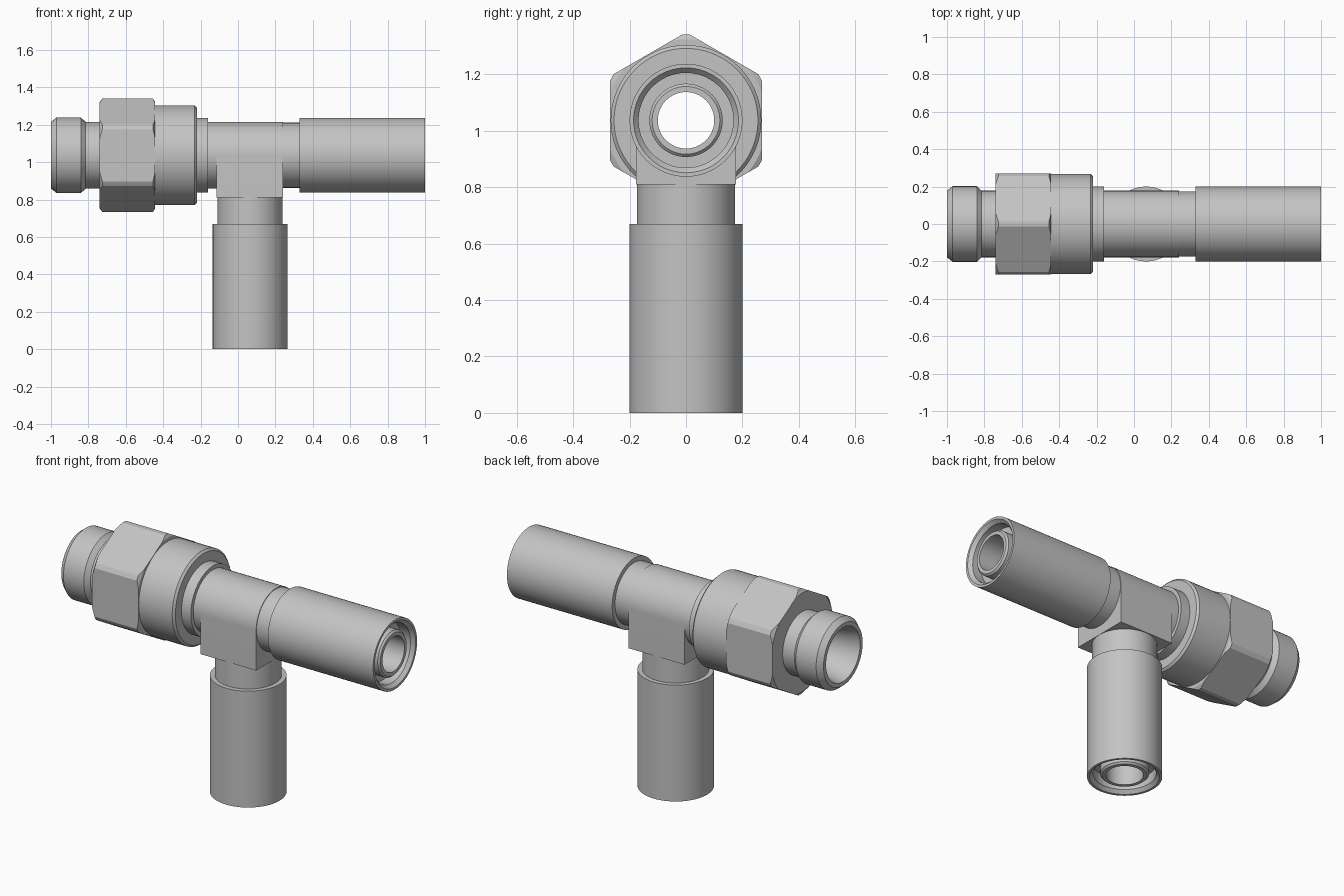
import bpy, bmesh, math
from mathutils import Matrix, Vector

if "Cube" in bpy.data.objects:
    bpy.data.objects.remove(bpy.data.objects["Cube"])

AXIS_Z = 1.037      # height of the horizontal run
BRANCH_X = 0.065    # position of the downward branch
BORE = 0.1
SEG = 72

steel = bpy.data.materials.new("brushed_steel")
steel.use_nodes = True
steel.diffuse_color = (0.55, 0.55, 0.55, 1)
steel.node_tree.nodes["Principled BSDF"].inputs["Base Color"].default_value = (0.55, 0.55, 0.55, 1)

# Frames that carry a local z axis onto the run (+x) or the branch (-z)
RUN = Matrix.Translation((0, 0, AXIS_Z)) @ Matrix.Rotation(math.pi / 2, 4, 'Y')
BRANCH = Matrix.Translation((BRANCH_X, 0, AXIS_Z)) @ Matrix.Rotation(math.pi, 4, 'X')


def finish(name, bm, frame):
    bmesh.ops.transform(bm, matrix=frame, verts=bm.verts)
    bmesh.ops.recalc_face_normals(bm, faces=bm.faces)
    mesh = bpy.data.meshes.new(name)
    bm.to_mesh(mesh)
    bm.free()
    mesh.materials.append(steel)
    ob = bpy.data.objects.new(name, mesh)
    bpy.context.collection.objects.link(ob)
    return ob


def lathe(name, profile, frame):
    """Revolve a closed (distance, radius) loop into a ring-shaped solid."""
    bm = bmesh.new()
    rings = []
    for d, r in profile:
        rings.append([bm.verts.new((r * math.cos(a), r * math.sin(a), d))
                      for a in (math.tau * i / SEG for i in range(SEG))])
    for k, ring in enumerate(rings):
        nxt = rings[(k + 1) % len(rings)]
        for i in range(SEG):
            j = (i + 1) % SEG
            bm.faces.new((ring[i], ring[j], nxt[j], nxt[i]))
    return finish(name, bm, frame)


def prism(name, outline, start, end, frame):
    """Extrude a flat outline along the local z axis."""
    bm = bmesh.new()
    face = bm.faces.new([bm.verts.new((x, y, start)) for x, y in outline])
    out = bmesh.ops.extrude_face_region(bm, geom=[face])
    moved = [v for v in out["geom"] if isinstance(v, bmesh.types.BMVert)]
    bmesh.ops.translate(bm, verts=moved, vec=Vector((0, 0, end - start)))
    return finish(name, bm, frame)


def circle(r, n=SEG, turn=0.0):
    return [(r * math.cos(turn + math.tau * i / n), r * math.sin(turn + math.tau * i / n))
            for i in range(n)]


def boolean(ob, tool, operation):
    mod = ob.modifiers.new("cut", 'BOOLEAN')
    mod.object = tool
    mod.operation = operation
    mod.solver = 'EXACT'
    bpy.context.view_layer.objects.active = ob
    bpy.ops.object.modifier_apply(modifier=mod.name)
    bpy.data.objects.remove(tool)


parts = []

# Male stud: coned mouth, chamfered thread, neck, then the collar behind the nut
parts.append(lathe("male_stud", [
    (-1, 0.155), (-1, 0.178), (-0.97, 0.202), (-0.84, 0.202), (-0.815, 0.178),
    (-0.7, 0.178), (-0.7, 0.2), (-0.16, 0.2), (-0.16, 0.178), (-0.115, 0.178),
    (-0.115, BORE), (-0.74, BORE)], RUN))

# Hexagonal part of the nut, corners trimmed by a chamfered ring
hexagon = prism("nut_hexagon", circle(0.27 / math.cos(math.pi / 6), 6), -0.74, -0.445, RUN)
trim = lathe("nut_trim", [
    (-0.75, 0.15), (-0.75, 0.27), (-0.725, 0.304), (-0.455, 0.304),
    (-0.435, 0.27), (-0.435, 0.15)], RUN)
boolean(hexagon, trim, 'INTERSECT')
parts.append(hexagon)

# Round part of the nut
parts.append(lathe("nut_skirt", [
    (-0.45, 0.19), (-0.45, 0.267), (-0.232, 0.267), (-0.22, 0.255), (-0.22, 0.19)], RUN))

# Tee body: round on top, square underneath, bored both ways
R = 0.178
arch = [(-R * math.sin(a), R * math.cos(a))
        for a in (math.pi * i / 36 for i in range(37))]
outline = [(0.227, -R), (0.227, R)] + arch
body = prism("tee_body", outline, -0.115, 0.24, RUN)
boolean(body, prism("run_bore", circle(BORE), -0.3, 0.4, RUN), 'DIFFERENCE')
boolean(body, prism("branch_bore", circle(BORE), 0, 0.4, BRANCH), 'DIFFERENCE')
parts.append(body)


def hose_tail(side, frame, start, shoulder, end):
    """Neck, crimp sleeve and inner tube of one hose connection."""
    parts.append(lathe(side + "_neck", [
        (start, BORE), (start, 0.174), (shoulder + 0.02, 0.174), (shoulder + 0.02, BORE)], frame))
    parts.append(lathe(side + "_sleeve", [
        (shoulder, 0.12), (shoulder, 0.2), (end, 0.2), (end, 0.186), (end - 0.02, 0.168),
        (end - 0.08, 0.168), (end - 0.08, 0.12)], frame))
    parts.append(lathe(side + "_inner_tube", [
        (shoulder + 0.02, BORE), (shoulder + 0.02, 0.13), (end - 0.02, 0.13),
        (end - 0.01, 0.12), (end - 0.01, BORE)], frame))


hose_tail("run", RUN, 0.24, 0.33, 1.0)
hose_tail("branch", BRANCH, 0.227, 0.367, AXIS_Z)

# Smooth round surfaces, keep machined edges sharp
bpy.ops.object.select_all(action='DESELECT')
for ob in parts:
    ob.select_set(True)
bpy.context.view_layer.objects.active = parts[0]
bpy.ops.object.shade_smooth_by_angle(angle=math.radians(25))
